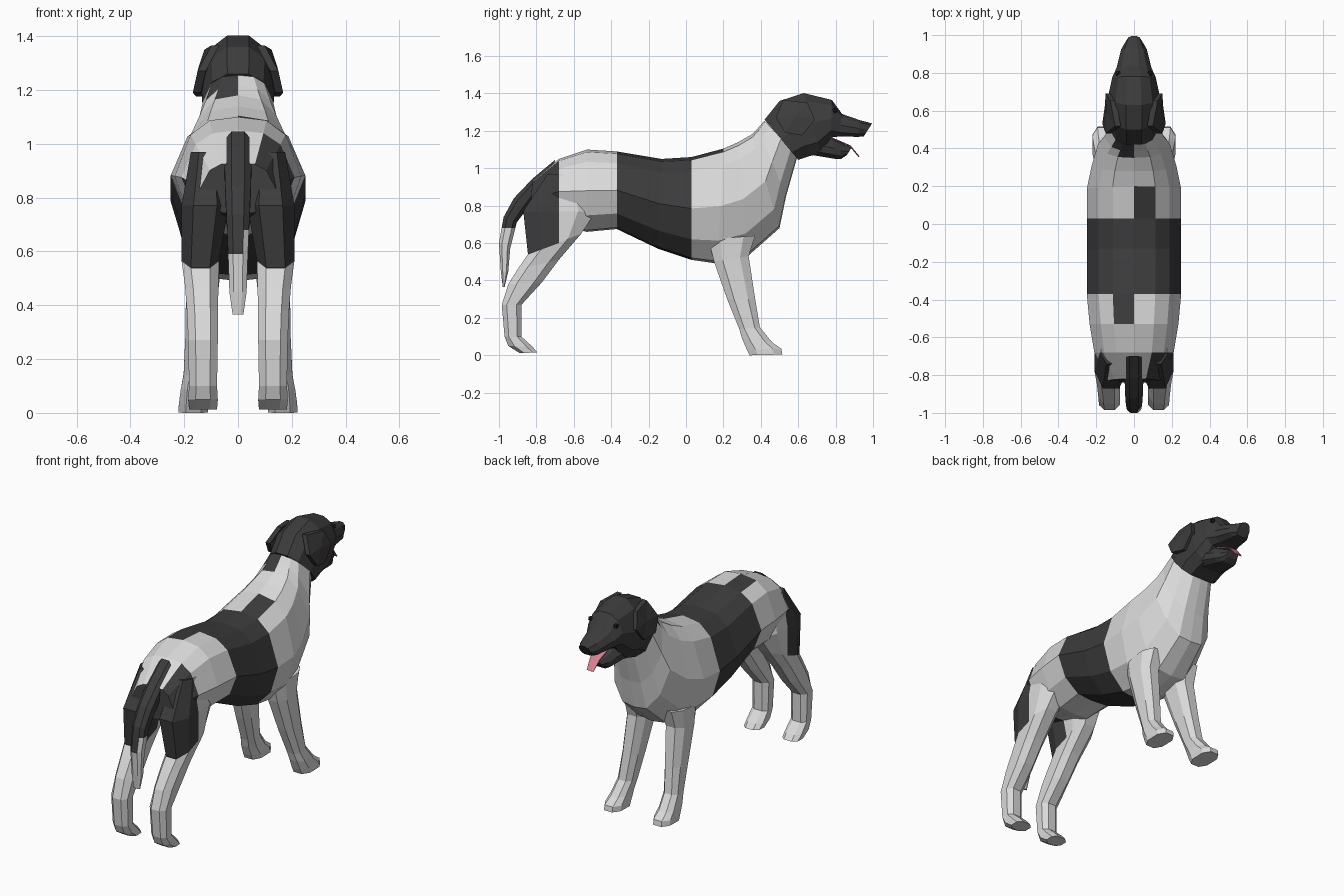
import bpy, bmesh, math
from mathutils import Vector


def material(name, rgb):
    m = bpy.data.materials.new(name)
    m.diffuse_color = (*rgb, 1)
    return m


WHITE = material("white_fur", (0.70, 0.70, 0.70))
BLACK = material("black_fur", (0.045, 0.045, 0.045))
PINK = material("tongue_pink", (0.70, 0.22, 0.28))
EYE = material("eye_black", (0.015, 0.015, 0.015))

# Cross-sections: (fraction from top to bottom, fraction of half width)
TORSO = [(0, 0), (.03, .45), (.15, .75), (.5, 1), (.8, .8), (.98, .42), (1, 0),
         (.98, -.42), (.8, -.8), (.5, -1), (.15, -.75), (.03, -.45)]
HEAD = [(0, .3), (.14, .72), (.5, 1), (.82, .95), (1, .6),
        (1, -.6), (.82, -.95), (.5, -1), (.14, -.72), (0, -.3)]
ROUND = [(0, .5), (.25, 1), (.75, 1), (1, .5), (1, -.5), (.75, -1), (.25, -1), (0, -.5)]


def finish(bm, name, mats, rule=None, cuts=()):
    """Cut along colour borders, colour by rule and link the object."""
    for co, no in cuts:
        geom = bm.verts[:] + bm.edges[:] + bm.faces[:]
        bmesh.ops.bisect_plane(bm, geom=geom, plane_co=co, plane_no=no)
    bmesh.ops.recalc_face_normals(bm, faces=bm.faces[:])
    if rule:
        for f in bm.faces:
            f.material_index = int(rule(f.calc_center_median()))
    me = bpy.data.meshes.new(name)
    bm.to_mesh(me)
    bm.free()
    for m in mats:
        me.materials.append(m)
    ob = bpy.data.objects.new(name, me)
    bpy.context.collection.objects.link(ob)
    return ob


def loft(name, rings, section, mats, rule=None, cuts=()):
    """rings: (y0, z0, y1, z1, half_width, centre_x)"""
    bm = bmesh.new()
    loops = []
    for y0, z0, y1, z1, w, cx in rings:
        loops.append([bm.verts.new((cx + s * w, y0 + (y1 - y0) * t, z0 + (z1 - z0) * t))
                      for t, s in section])
    n = len(section)
    for a, b in zip(loops, loops[1:]):
        for i in range(n):
            j = (i + 1) % n
            bm.faces.new((a[i], a[j], b[j], b[i]))
    bm.faces.new(loops[0])
    bm.faces.new(loops[-1])
    return finish(bm, name, mats, rule, cuts)


# Torso and neck, with black saddle, rump and small back patches
def torso_black(c):
    top = abs(c.x) < .1
    if -.37 < c.y < .03:
        return True
    if c.y < -.68:
        return not (c.z > .88 and -.16 < c.x < .07)
    if c.y < -.37:
        return top and c.z > 1 and c.x < 0 and c.y > -.53
    if c.y < .2:
        return top and c.z > 1 and c.x > 0
    return top and c.x < 0 and c.y > .34 and c.z > 1.14


loft("torso", [
    (-.82, .93, -.84, .74, .14, 0), (-.68, 1.05, -.68, .70, .21, 0),
    (-.53, 1.10, -.53, .66, .235, 0), (-.37, 1.09, -.37, .675, .25, 0),
    (-.13, 1.05, -.15, .57, .25, 0), (.03, 1.06, .03, .51, .25, 0),
    (.20, 1.105, .17, .49, .25, 0), (.28, 1.14, .33, .53, .225, 0),
    (.35, 1.18, .50, .68, .19, 0), (.385, 1.215, .535, .85, .16, 0),
    (.42, 1.255, .595, 1.06, .13, 0)], TORSO, [WHITE, BLACK], torso_black)

# Head with muzzle, and the open lower jaw
loft("head", [
    (.42, 1.26, .60, 1.045, .132, 0), (.50, 1.36, .66, 1.065, .137, 0),
    (.63, 1.402, .72, 1.08, .137, 0), (.78, 1.365, .775, 1.165, .115, 0),
    (.835, 1.29, .82, 1.17, .092, 0), (.93, 1.257, .92, 1.168, .068, 0),
    (.995, 1.24, .95, 1.17, .04, 0)], HEAD, [BLACK])
loft("lower_jaw", [
    (.66, 1.20, .68, 1.07, .105, 0), (.78, 1.165, .80, 1.05, .075, 0),
    (.83, 1.135, .83, 1.05, .06, 0), (.885, 1.11, .86, 1.07, .04, 0)], HEAD, [BLACK])

# Tongue
loft("tongue", [
    (.74, 1.183, .738, 1.176, .035, 0), (.88, 1.122, .876, 1.115, .032, 0),
    (.928, 1.064, .922, 1.06, .022, 0)], ROUND, [PINK])

# Tail with white tip
loft("tail", [
    (-.70, 1.045, -.72, .93, .05, 0), (-.82, .945, -.80, .86, .05, 0),
    (-.92, .84, -.86, .77, .047, 0), (-.975, .74, -.905, .71, .043, 0),
    (-1, .60, -.94, .57, .037, 0), (-.99, .45, -.95, .45, .032, 0),
    (-.98, .365, -.97, .365, .02, 0)], ROUND, [BLACK, WHITE],
    lambda c: c.z < .59 or (c.z < .68 and c.x > .01),
    [((0, 0, .59), (0, 0, 1)), ((0, 0, .68), (0, 0, 1)), ((0, 0, 0), (1, 0, 0))])

for side, s in (("right", 1), ("left", -1)):
    # Hind legs: back edge, front edge, half width, centre
    loft(side + "_hind_leg", [
        (-.74, .97, -.55, .97, .06, s * .115), (-.87, .77, -.48, .77, .088, s * .122),
        (-.845, .54, -.56, .65, .07, s * .14), (-.90, .46, -.68, .51, .062, s * .135),
        (-.95, .38, -.77, .39, .058, s * .132), (-.985, .27, -.88, .27, .055, s * .13),
        (-.97, .10, -.88, .10, .052, s * .13), (-.95, .05, -.82, .045, .055, s * .13),
        (-.89, .012, -.795, .015, .052, s * .13)], ROUND, [WHITE, BLACK],
        lambda c: c.y < -.68 and c.z - .54 - .375 * (c.y + .84) > 0,
        [((0, -.68, 0), (0, 1, 0)), ((0, -.84, .54), (0, -.375, 1))])
    # Front legs
    loft(side + "_front_leg", [
        (.12, .62, .37, .64, .07, s * .125), (.15, .50, .335, .53, .063, s * .13),
        (.22, .30, .37, .30, .052, s * .143), (.285, .14, .395, .15, .047, s * .155),
        (.30, .09, .46, .07, .05, s * .163), (.325, .03, .51, .035, .055, s * .165),
        (.34, 0, .515, .004, .055, s * .166)], ROUND, [WHITE])
    # Floppy ears: a flared flap, thickened inwards
    bm = bmesh.new()
    flap = [(.10, .52, 1.365), (.125, .65, 1.35), (.15, .69, 1.26),
            (.155, .62, 1.175), (.168, .53, 1.19), (.15, .48, 1.27)]
    outer = [bm.verts.new((s * x, y, z)) for x, y, z in flap]
    inner = [bm.verts.new((s * (x - .03), y, z)) for x, y, z in flap]
    tip_o = bm.verts.new((s * .148, .59, 1.28))
    tip_i = bm.verts.new((s * .115, .59, 1.28))
    for i in range(6):
        j = (i + 1) % 6
        bm.faces.new((outer[i], outer[j], tip_o))
        bm.faces.new((inner[j], inner[i], tip_i))
        bm.faces.new((outer[j], outer[i], inner[i], inner[j]))
    finish(bm, side + "_ear", [BLACK])
    # Eyes
    bm = bmesh.new()
    bmesh.ops.create_icosphere(bm, subdivisions=1, radius=.016)
    bmesh.ops.translate(bm, verts=bm.verts[:], vec=(s * .085, .797, 1.31))
    finish(bm, side + "_eye", [EYE])
